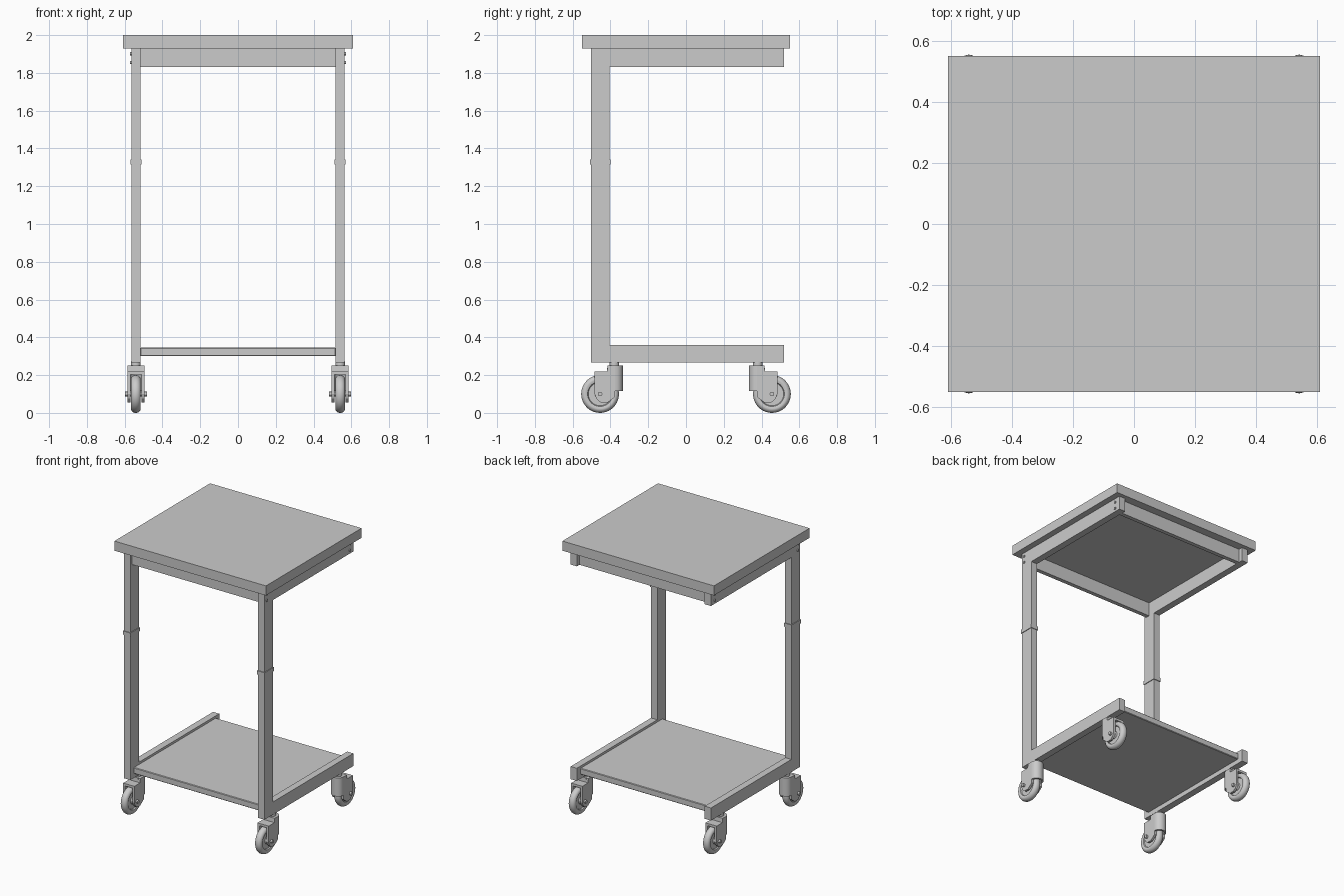
import bpy, bmesh, math
from mathutils import Vector, Matrix

if "Cube" in bpy.data.objects:
    bpy.data.objects.remove(bpy.data.objects["Cube"])


def finish(bm, name, smooth=False, bevel=0):
    bmesh.ops.recalc_face_normals(bm, faces=bm.faces[:])
    me = bpy.data.meshes.new(name)
    bm.to_mesh(me)
    bm.free()
    ob = bpy.data.objects.new(name, me)
    bpy.context.collection.objects.link(ob)
    if bevel:
        m = ob.modifiers.new("bevel", 'BEVEL')
        m.width, m.segments = bevel, 1
    if smooth:
        bpy.ops.object.select_all(action='DESELECT')
        ob.select_set(True)
        bpy.context.view_layer.objects.active = ob
        bpy.ops.object.shade_smooth_by_angle(angle=math.radians(35))
    return ob


def box(name, lo, hi, bevel=0):
    bm = bmesh.new()
    bmesh.ops.create_cube(bm, size=1)
    lo, hi = Vector(lo), Vector(hi)
    for v in bm.verts:
        v.co = Vector(((hi - lo)[i] * v.co[i] + (lo + hi)[i] / 2 for i in range(3)))
    return finish(bm, name, bevel=bevel)


def prism(name, pts, depth, place, smooth=False):
    """Closed 2D outline swept between two depths; place maps (u, v, d) to xyz."""
    bm = bmesh.new()
    rings = [[bm.verts.new(place(u, v, d)) for u, v in pts] for d in depth]
    n = len(pts)
    for i in range(n):
        j = (i + 1) % n
        bm.faces.new((rings[0][i], rings[0][j], rings[1][j], rings[1][i]))
    for r in rings:
        bm.faces.new(r)
    return finish(bm, name, smooth)


def lathe(name, prof, centre, axis='X', seg=40):
    """Revolve (distance along axis, radius) points around the axis."""
    bm = bmesh.new()
    vs = [bm.verts.new((0, r, a)) for a, r in prof]
    es = [bm.edges.new(p) for p in zip(vs, vs[1:])]
    bmesh.ops.spin(bm, geom=vs + es, cent=(0, 0, 0), axis=(0, 0, 1),
                   angle=math.tau, steps=seg)
    bmesh.ops.remove_doubles(bm, verts=bm.verts[:], dist=1e-5)
    rot = Matrix.Rotation(math.pi / 2, 4, 'Y') if axis == 'X' else Matrix()
    bmesh.ops.transform(bm, matrix=Matrix.Translation(centre) @ rot, verts=bm.verts[:])
    return finish(bm, name, True)


def rod(name, centre, half, r, axis='X', seg=20):
    return lathe(name, [(-half, 0), (-half, r), (half, r), (half, 0)], centre, axis, seg)


# Table top, aprons and lower shelf
box("table_top", (-.61, -.55, 1.93), (.61, .55, 2))
box("front_apron", (-.517, -.485, 1.83), (.517, -.455, 1.93))
box("back_apron", (-.517, .46, 1.83), (.517, .49, 1.93))
box("lower_shelf", (-.517, -.465, .30), (.517, .48, .345), bevel=.004)

# Caster profiles, with the wheel on the +y side
fork = [(.375, .25), (.415, .25), (.418, .22), (.484, .22), (.484, .10), (.474, .075),
        (.452, .055), (.415, .055), (.375, .085)]
arc = [math.pi + math.pi * i / 12 for i in range(13)]
shell = ([(.045 * math.cos(a), .375 + .042 * math.sin(a)) for a in arc]
         + [(.03 * math.cos(a), .375 + .03 * math.sin(a)) for a in reversed(arc)])
tyre = [(.026 * math.cos(a), .078 + .022 * math.sin(a))
        for a in [math.pi * i / 12 for i in range(13)]]
wheel = ([(.024, 0), (.024, .025), (.014, .028), (.014, .062), (.022, .066)] + tyre
         + [(-.022, .066), (-.014, .062), (-.014, .028), (-.024, .025), (-.024, 0)])


def caster(cx, s, tag):
    cy, cz = s * .455, .1
    lathe("wheel_" + tag, wheel, (cx, cy, cz))
    rod("axle_" + tag, (cx, cy, cz), .058, .012)
    for d in (-1, 1):
        prism("fork_plate_" + tag, fork, (d * .029, d * .045),
              lambda u, v, w: (cx + w, s * u, v))
    prism("fork_back_" + tag, shell, (.115, .25),
          lambda u, v, w: (cx + u, s * v, w), True)
    prism("fork_crown_" + tag, [(.375, .25), (.416, .25), (.418, .22), (.484, .22),
                                (.484, .203), (.375, .203)], (-.029, .029),
          lambda u, v, w: (cx + w, s * u, v))
    rod("swivel_cap_" + tag, (cx, s * .375, .2275), .0225, .041, 'Z', 32)
    rod("stem_" + tag, (cx, s * .38, .258), .014, .026, 'Z', 24)


# Each side: post, rails, collar, screws and two casters
for sx, side in ((-1, "left"), (1, "right")):
    x0, x1 = sorted((sx * .515, sx * .565))
    box("post_" + side, (x0, -.503, .36), (x1, -.405, 1.83))
    box("upper_rail_" + side, (x0, -.503, 1.83), (x1, .52, 1.93))
    box("lower_rail_" + side, (x0, -.503, .268), (x1, .52, .36))
    box("post_collar_" + side, (x0 - .005, -.509, 1.314), (x1 + .005, -.4, 1.341))
    for y in (-.478, .477):
        for z in (1.855, 1.902):
            rod("screw_" + side, (sx * .566, y, z), .005, .009, seg=16)
    for s, end in ((-1, "front"), (1, "back")):
        caster(sx * .541, s, end + "_" + side)
